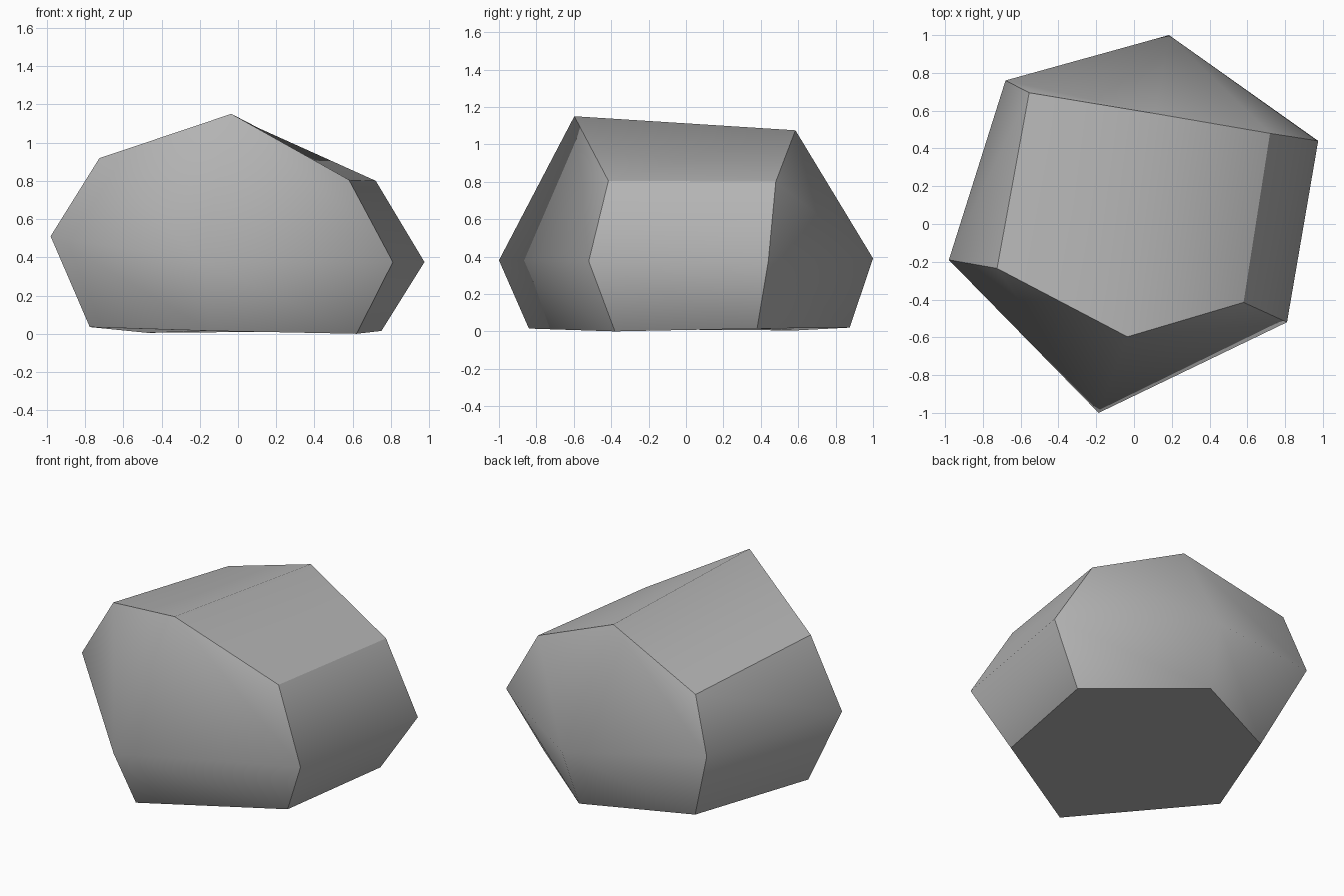
import bpy, bmesh

if "Cube" in bpy.data.objects:
    bpy.data.objects.remove(bpy.data.objects["Cube"])

# Three six-cornered rings of the boulder, listed clockwise from the back corner
bottom = [(0.15, 0.875, 0.02), (0.75, 0.38, 0.015), (0.62, -0.38, 0.0),
          (-0.14, -0.84, 0.015), (-0.775, -0.14, 0.035), (-0.475, 0.585, 0.005)]
middle = [(0.185, 1.0, 0.39), (0.975, 0.44, 0.375), (0.81, -0.52, 0.375),
          (-0.187, -1.0, 0.38), (-0.98, -0.19, 0.51), (-0.68, 0.76, 0.50)]
top = [(0.109, 0.585, 1.075), (0.72, 0.48, 0.80), (0.58, -0.415, 0.805),
       (-0.035, -0.597, 1.15), (-0.725, -0.235, 0.918), (-0.555, 0.695, 0.843)]

bm = bmesh.new()
rings = [[bm.verts.new(p) for p in ring] for ring in (bottom, middle, top)]
group = {}

# Side walls, grouped into the front, back and end facets
sides = ["back", "right", "front", "front", "left", "back"]
for low, high in zip(rings, rings[1:]):
    for i, side in enumerate(sides):
        j = (i + 1) % 6
        group[bm.faces.new((low[i], high[i], high[j], low[j]))] = side

# Roof split along its ridge, and the base
b, t = rings[0], rings[2]
group[bm.faces.new((t[0], t[1], t[2], t[3]))] = "roof"
group[bm.faces.new((t[3], t[4], t[5], t[0]))] = "roof"
group[bm.faces.new(b)] = "base"
bmesh.ops.recalc_face_normals(bm, faces=bm.faces[:])

# Soft shading inside each facet group, hard edges between groups
for face in bm.faces:
    face.smooth = True
for edge in bm.edges:
    edge.smooth = len({group[f] for f in edge.link_faces}) == 1

mesh = bpy.data.meshes.new("boulder")
bm.to_mesh(mesh)
bm.free()

# Dark grey stone
stone = bpy.data.materials.new("stone")
stone.diffuse_color = (0.45, 0.45, 0.45, 1)
stone.use_nodes = True
stone.node_tree.nodes["Principled BSDF"].inputs["Base Color"].default_value = stone.diffuse_color
mesh.materials.append(stone)
bpy.context.collection.objects.link(bpy.data.objects.new("boulder", mesh))
